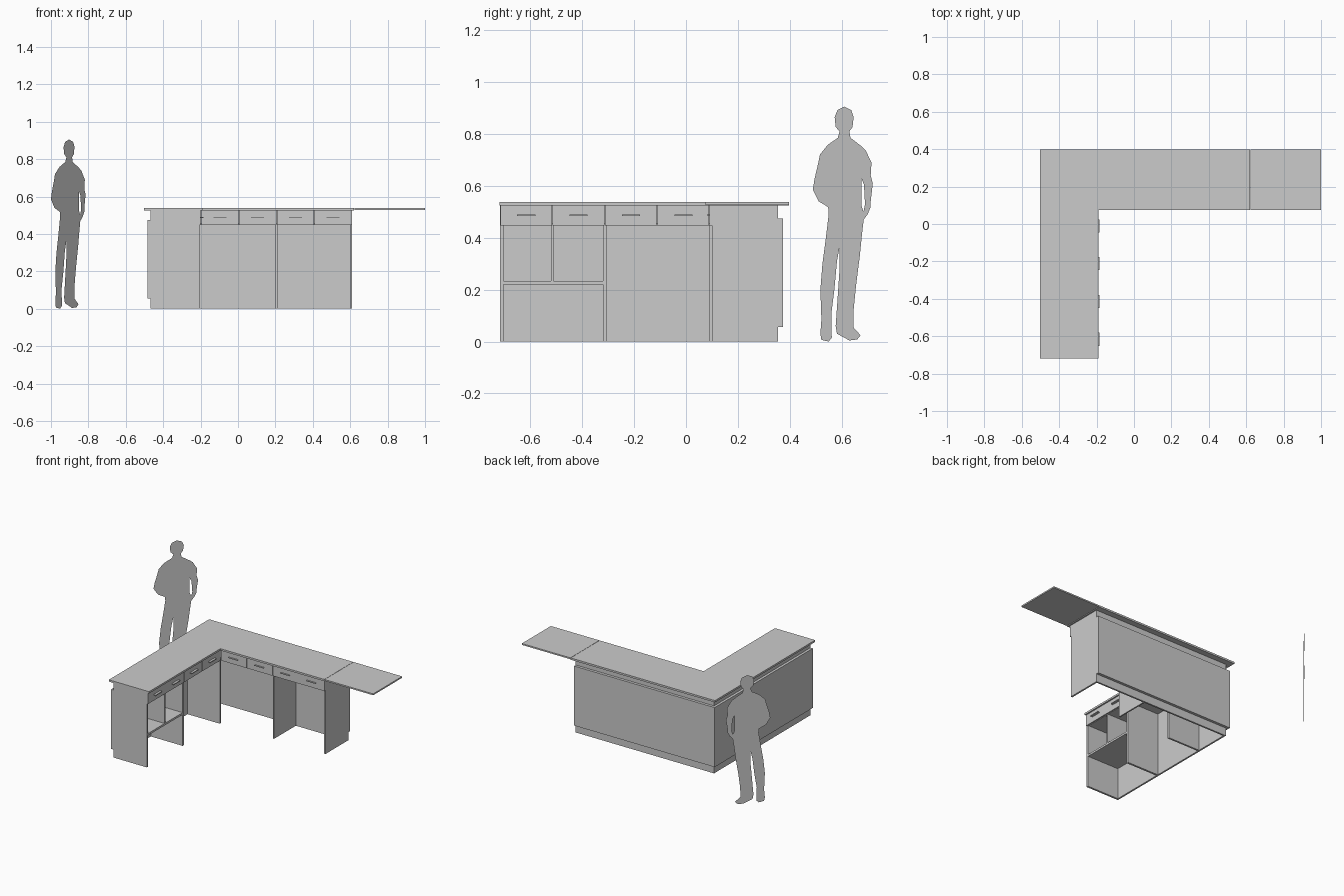
import bpy, bmesh

if "Cube" in bpy.data.objects:
    bpy.data.objects.remove(bpy.data.objects["Cube"])


def prism(name, pts, axis, lo, hi):
    """Extrude a 2D profile along an axis; profile uses the two other axes in order."""
    bm = bmesh.new()
    verts = []
    for a, b in pts:
        co = [a, b]
        co.insert(axis, lo)
        verts.append(bm.verts.new(co))
    face = bm.faces.new(verts)
    res = bmesh.ops.extrude_face_region(bm, geom=[face])
    move = [0, 0, 0]
    move[axis] = hi - lo
    bmesh.ops.translate(bm, vec=move, verts=[v for v in res["geom"] if isinstance(v, bmesh.types.BMVert)])
    bmesh.ops.recalc_face_normals(bm, faces=bm.faces[:])
    me = bpy.data.meshes.new(name)
    bm.to_mesh(me)
    bm.free()
    ob = bpy.data.objects.new(name, me)
    bpy.context.collection.objects.link(ob)
    return ob


def box(name, x, y, z):
    return prism(name, [(x[0], y[0]), (x[1], y[0]), (x[1], y[1]), (x[0], y[1])], 2, *z)


TOP, UNDER, DRAWER = 0.538, 0.525, 0.447   # counter top, counter underside, drawer bottom
FX, FY = -0.20, 0.09                       # drawer front planes of the side and back wings
KICK, BULGE = 0.056, 0.475                 # height range of the proud outer boards


def end_profile(inner, body, proud):
    """Panel with a notch at the toe kick and below the counter."""
    return [(inner, 0), (body, 0), (body, KICK), (proud, KICK),
            (proud, BULGE), (body, BULGE), (body, UNDER), (inner, UNDER)]


# L-shaped counter and thin lift-up flap
prism("countertop", [(-0.503, -0.718), (-0.19, -0.718), (-0.19, 0.075), (0.62, 0.075),
                     (0.62, 0.397), (-0.503, 0.397)], 2, UNDER, TOP)
box("counter_flap", (0.622, 1.0), (0.075, 0.397), (0.528, TOP))

# Outer cladding and recessed carcass walls
box("side_cladding", (-0.485, -0.473), (-0.703, 0.374), (KICK, BULGE))
box("back_cladding", (-0.473, 0.598), (0.362, 0.374), (KICK, BULGE))
box("side_wall", (-0.467, -0.455), (-0.703, 0.355), (0, UNDER))
box("back_wall", (-0.455, 0.598), (0.343, 0.355), (0, UNDER))
# Ledges closing the gap behind the cladding
for label, z in (("lower", (KICK, KICK + 0.01)), ("upper", (BULGE - 0.01, BULGE))):
    box(label + "_side_ledge", (-0.473, -0.467), (-0.703, 0.362), z)
    box(label + "_back_ledge", (-0.473, 0.598), (0.355, 0.362), z)

# Notched end panels
prism("side_end_panel", end_profile(-0.207, -0.467, -0.485), 1, -0.717, -0.703)
prism("back_end_panel", end_profile(0.101, 0.355, 0.374), 0, 0.598, 0.61)

# Inner dividers, shelf and cubby
box("side_divider", (-0.455, -0.207), (-0.32, -0.306), (0, DRAWER))
box("corner_panel", (-0.455, -0.205), (0.09, 0.103), (0, DRAWER))
box("back_divider", (0.2, 0.21), (0.101, 0.343), (0, DRAWER))
box("shelf", (-0.455, -0.207), (-0.703, -0.32), (0.22, 0.234))
box("cubby_divider", (-0.455, -0.207), (-0.52, -0.511), (0.234, DRAWER))

# Boards beneath the drawers
prism("drawer_base", [(-0.455, -0.703), (-0.212, -0.703), (-0.212, 0.102), (0.598, 0.102),
                      (0.598, 0.343), (-0.455, 0.343)], 2, DRAWER, DRAWER + 0.008)

# Drawer fronts with bar handles on both wings
for i in range(4):
    a = -0.717 + i * 0.202
    c = a + 0.101
    box(f"side_drawer_{i}", (-0.21, FX), (a + 0.001, a + 0.2), (DRAWER, UNDER))
    box(f"side_handle_{i}", (FX, -0.184), (c - 0.035, c + 0.035), (0.484, 0.49))
    a = -0.197 + i * 0.202
    c = a + 0.1
    box(f"back_drawer_{i}", (a + 0.001, a + 0.2), (FY, 0.101), (DRAWER, UNDER))
    box(f"back_handle_{i}", (c - 0.035, c + 0.035), (0.08, FY), (0.485, 0.489))

# Flat standing silhouette for scale, (y, z) in hundredths, on a diagonal plane
outline = [(61, 90.5), (63.7, 89.2), (64.6, 86.5), (64.2, 82.7), (63, 81), (63.4, 78.5),
           (67.5, 75.4), (69.2, 73.8), (71.5, 69), (71.2, 64), (72, 61), (71.2, 54),
           (71.2, 52), (70, 49), (68.5, 47), (67.8, 41), (67, 33), (65.6, 22), (64.6, 12),
           (64.5, 5.5), (67.3, 2.4), (66, 0.8), (63, 0.4), (61, 1.5), (58.2, 3), (57.7, 6),
           (58.4, 16), (59.2, 28), (59.2, 36.5), (58.2, 31), (57.2, 20), (56, 10.5),
           (56.2, 1.5), (55, 0), (52.2, 0.6), (51.8, 3), (52.2, 8.5), (51.8, 20), (52.6, 30),
           (53.8, 39), (55, 49), (54.8, 51.8), (51.2, 54), (48.9, 58.5), (49.5, 62.5),
           (50.8, 68), (51.6, 72), (54.6, 75.8), (58.5, 78.5), (59.2, 81), (57.7, 82.7),
           (57.3, 86.5), (58.4, 89.2)]
arm_gap = [(67.6, 63), (68.6, 60.5), (69, 53), (68.4, 50), (67.6, 52.5)]
curve = bpy.data.curves.new("scale_figure", "CURVE")
curve.dimensions = "2D"
curve.fill_mode = "BOTH"
for loop in (outline, arm_gap):
    spline = curve.splines.new("POLY")
    spline.points.add(len(loop) - 1)
    for p, (y, z) in zip(spline.points, loop):
        p.co = (y / 100, z / 100, 0, 1)
    spline.use_cyclic_u = True
figure = bpy.data.objects.new("scale_figure", curve)
bpy.context.collection.objects.link(figure)
bpy.context.view_layer.objects.active = figure
figure.select_set(True)
bpy.ops.object.convert(target="MESH")
for v in bpy.context.object.data.vertices:
    y, z = v.co.x, v.co.y
    v.co = (-1 + (y - 0.489) * 0.185 / 0.231, y, z)
